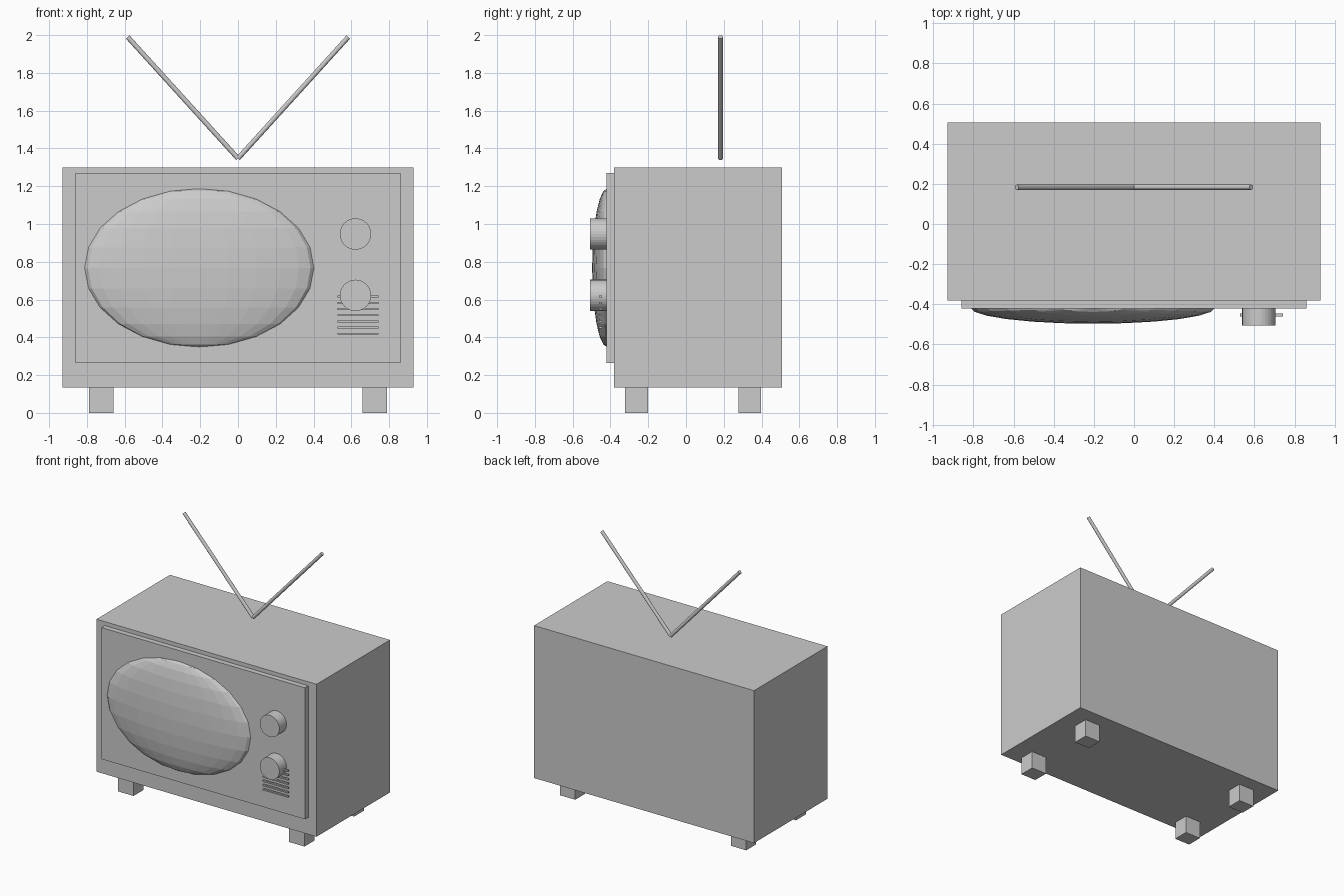
import bpy
from math import pi
from mathutils import Vector

if "Cube" in bpy.data.objects:
    bpy.data.objects.remove(bpy.data.objects["Cube"])


def box(name, x0, x1, y0, y1, z0, z1):
    bpy.ops.mesh.primitive_cube_add(
        size=1, location=((x0 + x1) / 2, (y0 + y1) / 2, (z0 + z1) / 2))
    ob = bpy.context.object
    ob.name = name
    ob.scale = (x1 - x0, y1 - y0, z1 - z0)
    return ob


def rod(name, a, b, radius, sides):
    a, b = Vector(a), Vector(b)
    bpy.ops.mesh.primitive_cylinder_add(
        vertices=sides, radius=radius, depth=(b - a).length, location=(a + b) / 2,
        rotation=(b - a).to_track_quat('Z', 'Y').to_euler())
    bpy.context.object.name = name


# Cabinet and raised front panel
box("cabinet", -0.93, 0.93, -0.38, 0.507, 0.135, 1.30)
box("front_panel", -0.86, 0.86, -0.42, -0.38, 0.265, 1.27)

# Bulging oval screen, half sunk in the panel
bpy.ops.mesh.primitive_uv_sphere_add(
    segments=24, ring_count=12, radius=1, location=(-0.205, -0.417, 0.768))
screen = bpy.context.object
screen.name = "screen"
screen.scale = (0.61, 0.08, 0.42)

# Control knobs
for name, z in (("upper_knob", 0.947), ("lower_knob", 0.622)):
    rod(name, (0.622, -0.42, z), (0.622, -0.507, z), 0.083, 32)

# Speaker slats
for i in range(7):
    z = 0.419 + i * 0.0327
    box("speaker_slat", 0.528, 0.743, -0.46, -0.445, z - 0.005, z + 0.005)

# Feet and antenna rods, mirrored left and right
for s in (-1, 1):
    for name, y in (("front_foot", -0.262), ("back_foot", 0.338)):
        box(name, s * 0.723 - 0.065, s * 0.723 + 0.065, y - 0.06, y + 0.06, 0, 0.135)
    rod("antenna", (0, 0.183, 1.347), (s * 0.584, 0.183, 1.99), 0.013, 12)
